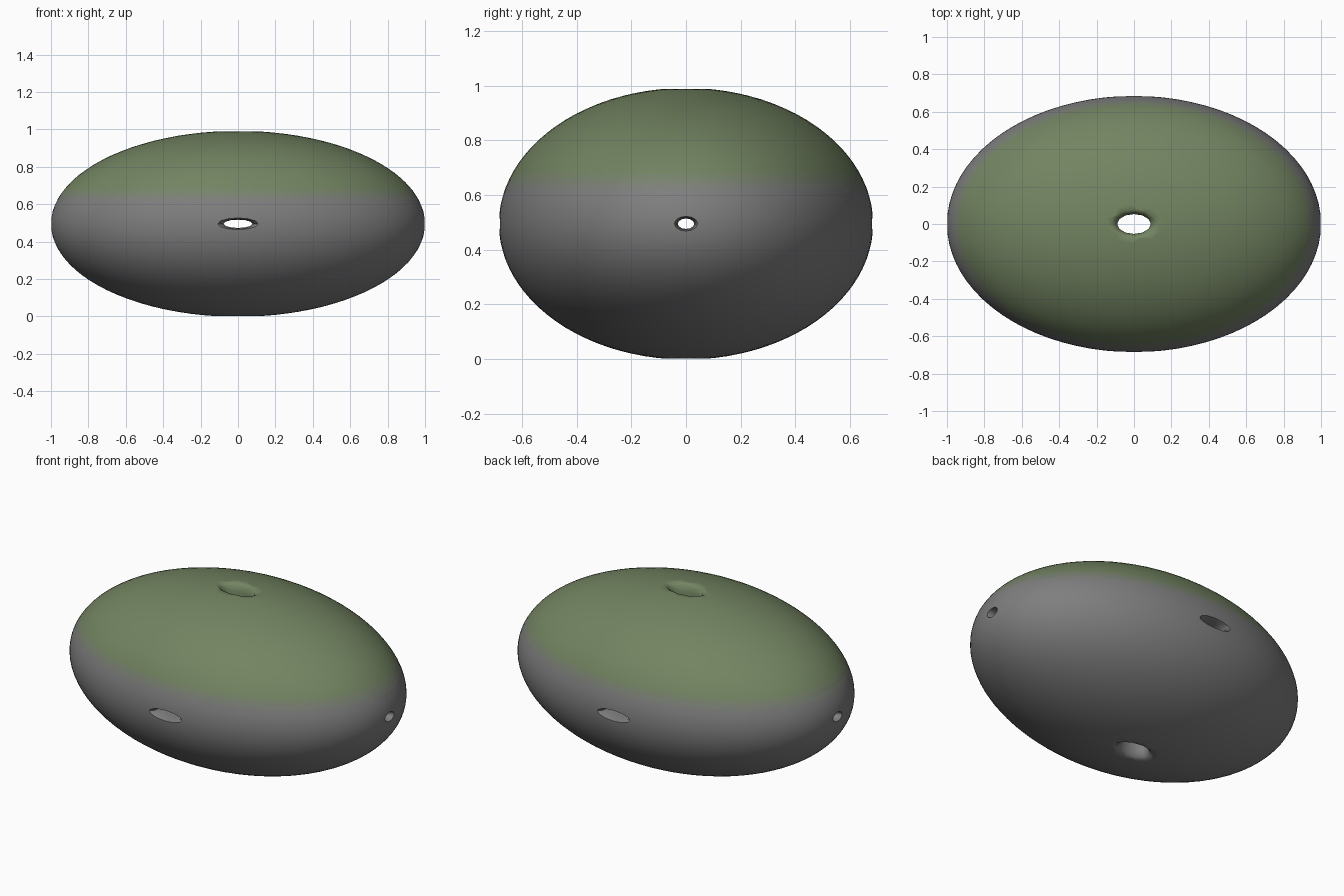
import bpy, bmesh, math
from mathutils import Vector

if "Cube" in bpy.data.objects:
    bpy.data.objects.remove(bpy.data.objects["Cube"])

CENTRE = Vector((0, 0, 0.495))

def make_object(name, bm):
    me = bpy.data.meshes.new(name)
    bm.to_mesh(me)
    bm.free()
    ob = bpy.data.objects.new(name, me)
    bpy.context.collection.objects.link(ob)
    return ob

def tunnel_cutter(name, u, v, axis, length, a, b):
    """Oval tunnel along an axis, flared softly at both mouths."""
    bm = bmesh.new()
    u, v, axis = Vector(u), Vector(v), Vector(axis)
    half = [(1.06, 2.1), (1.0, 1.45), (0.97, 1.15), (0.90, 1.0)]
    prof = half + [(-t, s) for t, s in reversed(half)]
    n, rings = 12, []
    for t, s in prof:
        rings.append([bm.verts.new(CENTRE + axis * t * length
                      + u * a * s * math.cos(2 * math.pi * i / n)
                      + v * b * s * math.sin(2 * math.pi * i / n))
                      for i in range(n)])
    for r0, r1 in zip(rings, rings[1:]):
        for i in range(n):
            j = (i + 1) % n
            bm.faces.new((r0[i], r0[j], r1[j], r1[i]))
    bm.faces.new(rings[0])
    bm.faces.new(rings[-1])
    bmesh.ops.recalc_face_normals(bm, faces=bm.faces)
    ob = make_object(name, bm)
    ob.hide_render = True
    return ob

# Ellipsoid body
bm = bmesh.new()
bmesh.ops.create_icosphere(bm, subdivisions=5, radius=1)
for p in bm.verts:
    p.co = Vector((p.co.x * 1.0, p.co.y * 0.685, p.co.z * 0.497)) + CENTRE
body = make_object("pierced_boulder", bm)

# Tunnels along all three axes
X, Y, Z = (1, 0, 0), (0, 1, 0), (0, 0, 1)
cutters = [tunnel_cutter("top_tunnel_cutter", X, Y, Z, 0.495, 0.09, 0.053),
           tunnel_cutter("front_tunnel_cutter", X, Z, Y, 0.685, 0.078, 0.022),
           tunnel_cutter("side_tunnel_cutter", Y, Z, X, 1.0, 0.03, 0.019)]
bpy.context.view_layer.objects.active = body
body.select_set(True)
for c in cutters:
    m = body.modifiers.new(c.name, 'BOOLEAN')
    m.operation, m.object, m.solver = 'DIFFERENCE', c, 'EXACT'
    bpy.ops.object.modifier_apply(modifier=m.name)
for c in cutters:
    bpy.data.objects.remove(c)

# Grey stone below fading to green moss above
grey, green = (0.8, 0.8, 0.8), (0.16, 0.22, 0.11)
grey, green = (0.21, 0.21, 0.21), (0.17, 0.23, 0.12)
levels = [0.62, 0.64, 0.66, 0.68]
body.data.materials.clear()
for k in range(len(levels) + 1):
    f = k / len(levels)
    mat = bpy.data.materials.new("stone_to_moss_%d" % k)
    mat.diffuse_color = [g * (1 - f) + h * f for g, h in zip(grey, green)] + [1]
    mat.use_nodes = True
    mat.node_tree.nodes["Principled BSDF"].inputs["Base Color"].default_value = mat.diffuse_color
    body.data.materials.append(mat)
bm = bmesh.new()
bm.from_mesh(body.data)
for z in levels:
    bmesh.ops.bisect_plane(bm, geom=bm.verts[:] + bm.edges[:] + bm.faces[:],
                           plane_co=(0, 0, z), plane_no=Z)
for f in bm.faces:
    f.material_index = sum(f.calc_center_median().z > z for z in levels)
bm.to_mesh(body.data)
bm.free()
bpy.ops.object.shade_smooth_by_angle(angle=math.radians(50))
